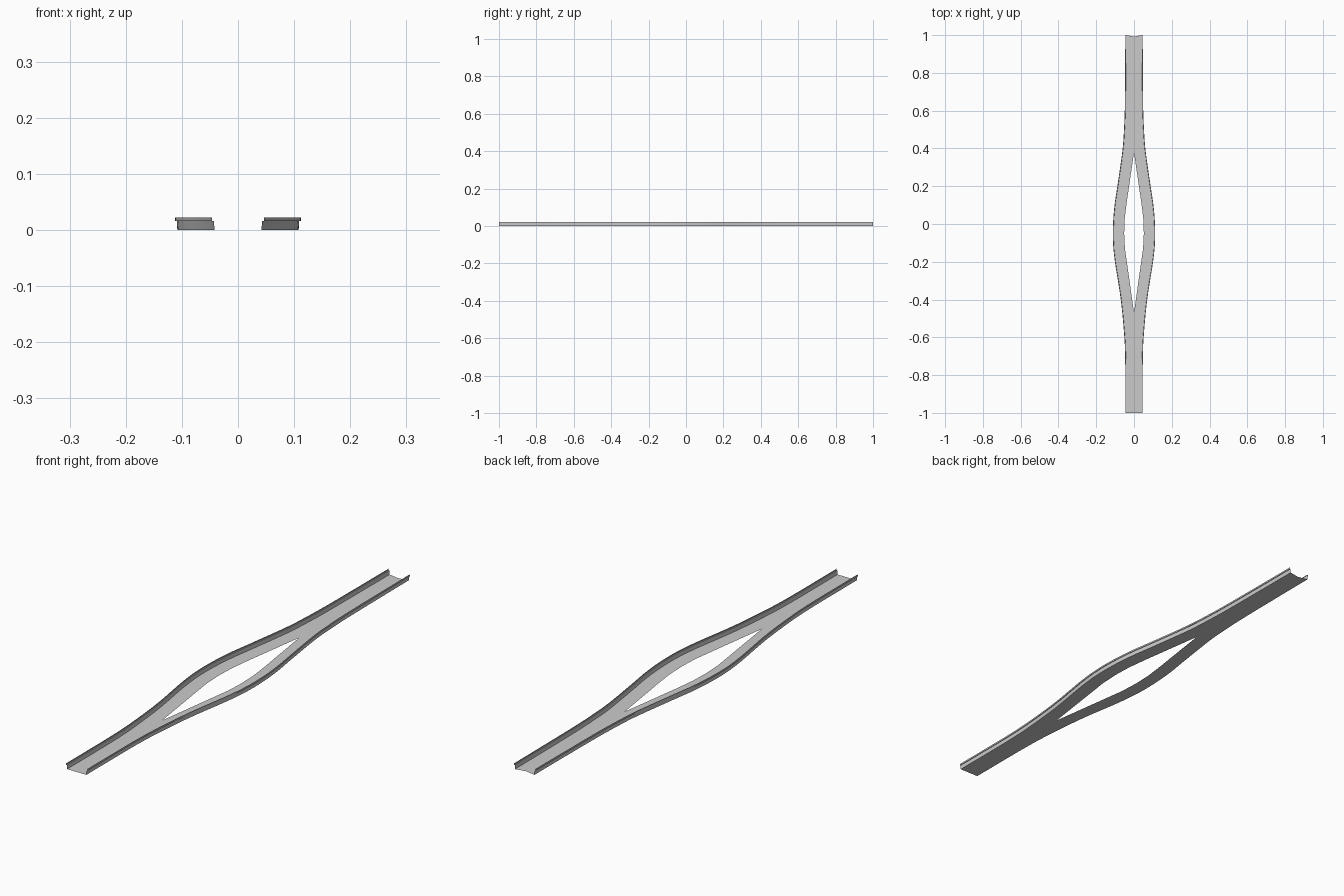
import bpy, bmesh

if "Cube" in bpy.data.objects:
    bpy.data.objects.remove(bpy.data.objects["Cube"])

# Outer half width of the floor along y, and half width of the central opening
OUTER = [(-1, .042), (-.8, .042), (-.7, .043), (-.6, .047), (-.4, .066), (-.2, .097),
         (-.1, .107), (0, .107), (.1, .099), (.2, .084), (.4, .056), (.5, .049),
         (.6, .045), (.8, .043), (1, .042)]
HOLE = [(-1, 0), (-.47, 0), (-.13, .048), (-.05, .052), (.03, .049), (.12, .038),
        (.2, .026), (.38, 0), (1, 0)]


def linear(pts, y):
    for (a, u), (b, v) in zip(pts, pts[1:]):
        if y <= b:
            return u + (v - u) * (y - a) / (b - a)
    return pts[-1][1]


def smooth(pts, y):
    # cubic Hermite interpolation through the points
    def slope(i):
        a, b = pts[max(i - 1, 0)], pts[min(i + 1, len(pts) - 1)]
        return (b[1] - a[1]) / (b[0] - a[0])
    for i in range(len(pts) - 1):
        (a, u), (b, v) = pts[i], pts[i + 1]
        if y <= b:
            h = b - a
            t = (y - a) / h
            return ((2*t**3 - 3*t**2 + 1) * u + (t**3 - 2*t**2 + t) * h * slope(i)
                    + (3*t**2 - 2*t**3) * v + (t**3 - t**2) * h * slope(i + 1))
    return pts[-1][1]


stations = sorted({round(-1 + .04 * i, 3) for i in range(51)} | {y for y, _ in HOLE})


def strip(name, section):
    """Sweep a cross-section along y, then mirror it to the other side."""
    bm = bmesh.new()
    rows = []
    for y in stations:
        pts = section(smooth(OUTER, y), linear(HOLE, y))
        # shallow notch in the middle of the back end
        rows.append([bm.verts.new((x, y - (.008 if y == 1 and x == 0 else 0), z))
                     for x, z in pts])
    for r, s in zip(rows, rows[1:]):
        for i in range(len(r) - 1):
            bm.faces.new((r[i], r[i + 1], s[i + 1], s[i]))
    me = bpy.data.meshes.new(name)
    bm.to_mesh(me)
    bm.free()
    ob = bpy.data.objects.new(name, me)
    bpy.context.collection.objects.link(ob)
    mod = ob.modifiers.new("Mirror", 'MIRROR')
    mod.use_clip = True
    bpy.context.view_layer.objects.active = ob
    ob.select_set(True)
    bpy.ops.object.shade_smooth_by_angle()
    ob.select_set(False)
    return ob


# Flat floor sheet that splits around the opening
strip("channel_floor", lambda w, h: [(h, 0), (w, 0)])

# Upright outer wall with a small outward lip along its top
strip("channel_wall", lambda w, h: [(w, 0), (w + .001, .016), (w + .004, .016),
                                    (w + .004, .022), (w + .001, .022)])
